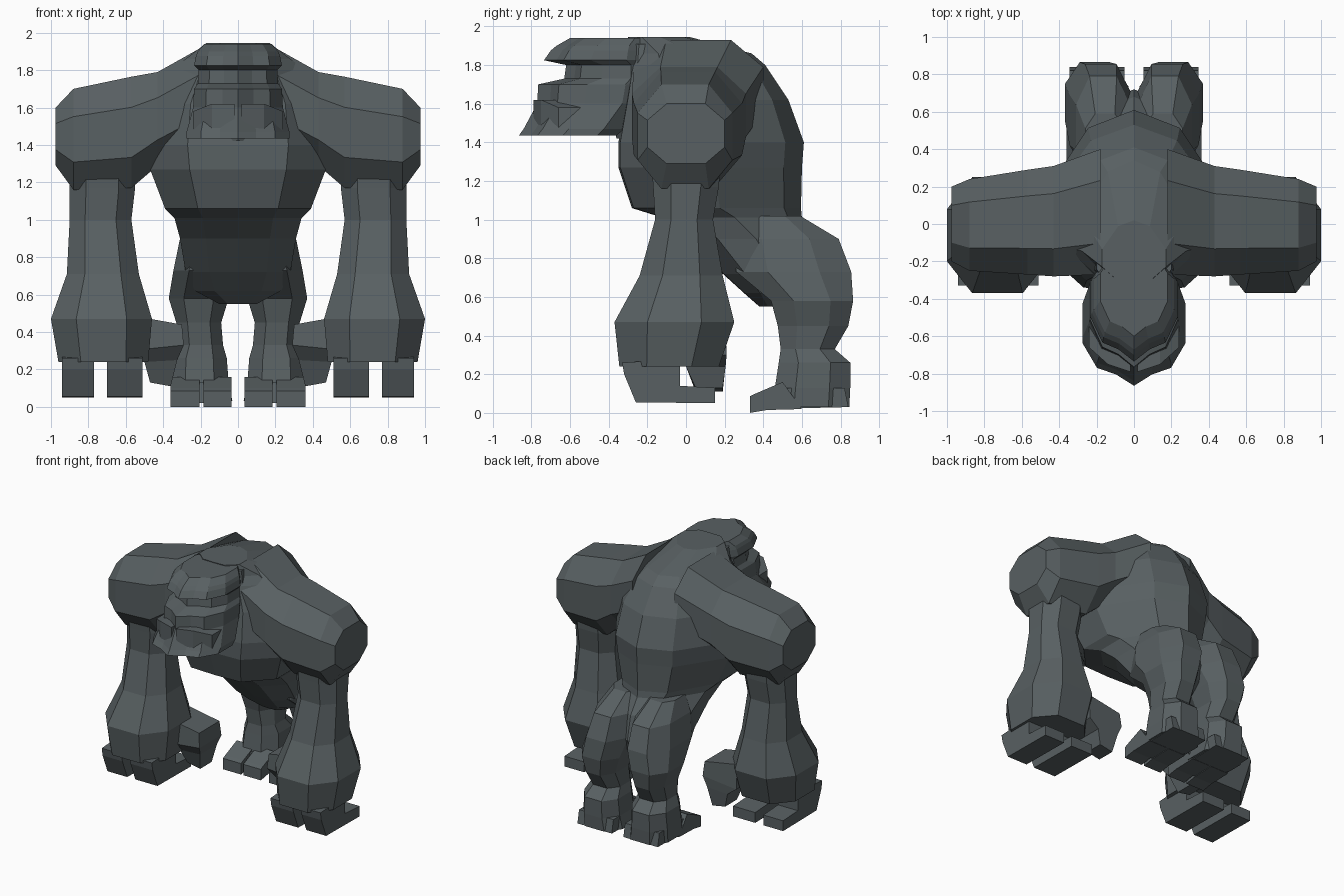
import bpy, bmesh

hide = bpy.data.materials.new("slate_grey")
hide.diffuse_color = (0.098, 0.117, 0.123, 1)


def make(name, rings):
    """Skin a stack of equal-length point rings and cap both ends."""
    bm = bmesh.new()
    loops = [[bm.verts.new(p) for p in r] for r in rings]
    n = len(loops[0])
    for a, b in zip(loops, loops[1:]):
        for i in range(n):
            j = (i + 1) % n
            bm.faces.new((a[i], a[j], b[j], b[i]))
    bm.faces.new(loops[0])
    bm.faces.new(loops[-1][::-1])
    bmesh.ops.recalc_face_normals(bm, faces=bm.faces)
    me = bpy.data.meshes.new(name)
    bm.to_mesh(me)
    bm.free()
    me.materials.append(hide)
    ob = bpy.data.objects.new(name, me)
    bpy.context.collection.objects.link(ob)


def pair(name, rings):
    """Make a part on +x and its mirror image on -x."""
    for side, s in (("right", 1), ("left", -1)):
        make(f"{side}_{name}", [[(s * x, y, z) for x, y, z in r] for r in rings])


def body_ring(z, w, y0, y1, half):
    """Symmetric ring; half lists (x fraction, y fraction) from front to back."""
    pts = half + [(-x, t) for x, t in half[-2:0:-1]]
    return [(x * w, y0 + t * (y1 - y0), z) for x, t in pts]


OCT = [(1, .45), (.5, 1), (-.5, 1), (-1, .45), (-1, -.45), (-.5, -1), (.5, -1), (1, -.45)]


def oct_ring(a0, a1, b0, b1):
    return [((a0 + a1) / 2 + u * (a1 - a0) / 2, (b0 + b1) / 2 + v * (b1 - b0) / 2)
            for u, v in OCT]


def limb(name, rows):
    """Vertical limb from rows of z, x range, y range."""
    pair(name, [[(x, y, z) for x, y in oct_ring(*r)] for z, *r in rows])


def prism(name, x0, x1, profile):
    """Extrude a y-z profile across x."""
    pair(name, [[(x, y, z) for y, z in profile] for x in (x0, x1)])


# Torso: broad chest, tapering hunched back, recessed belly
TORSO = [(0, 0), (.55, .01), (1, .22), (1, .52), (.5, .9), (0, 1)]
make("torso", [body_ring(z, w, a, b, TORSO) for z, w, a, b in (
    (.55, .10, .38, .58), (.62, .23, .30, .68), (.72, .28, .19, .72),
    (.90, .31, .02, .68), (1.01, .34, -.12, .60), (1.06, .39, -.28, .595),
    (1.27, .47, -.35, .60), (1.40, .49, -.35, .61), (1.62, .46, -.31, .53),
    (1.80, .36, -.28, .41), (1.86, .28, -.28, .34), (1.945, .17, -.30, .02))])

# Shoulders: thick sideways lofts
pair("shoulder", [[(x, y, z) for y, z in oct_ring(*r)] for x, *r in (
    (.18, -.27, .40, 1.42, 1.93), (.43, -.28, .31, 1.29, 1.79),
    (.57, -.27, .29, 1.17, 1.765), (.88, -.25, .24, 1.16, 1.70),
    (.975, -.20, .20, 1.29, 1.60))])

# Arms: narrow at the elbow, heavy at the wrist
limb("arm", [(1.30, .56, .90, -.18, .18), (1.17, .55, .90, -.17, .17),
             (1.00, .57, .90, -.16, .14), (.71, .53, .915, -.24, .19),
             (.47, .46, 1.0, -.37, .25), (.24, .48, .96, -.345, .17)])

# Fingers: two curled under each fist
CURL = [(-.33, .26), (-.32, .20), (-.26, .055), (.15, .05), (.15, .13),
        (-.03, .14), (-.03, .28)]
prism("inner_finger", .51, .70, CURL)
prism("outer_finger", .77, .94, CURL)

# Thumbs: stepping out then hanging down
pair("thumb", [[(a, c, z0), (b, c, z1), (b, d, z1), (a, d, z0)] for a, b, c, d, z0, z1 in (
    (.36, .47, .05, .19, .11, .13), (.325, .50, .0, .205, .25, .24),
    (.29, .58, -.06, .21, .33, .30), (.30, .58, -.05, .20, .44, .49))])

# Legs: big haunch, pinched ankle, heel
limb("leg", [(1.02, .05, .26, .30, .59), (.90, .02, .31, .24, .79),
             (.73, .01, .345, .26, .855), (.58, .05, .37, .44, .865),
             (.45, .09, .33, .475, .84), (.33, .08, .32, .49, .77),
             (.26, .06, .35, .48, .85), (.13, .05, .36, .46, .85),
             (.03, .03, .36, .45, .845)])

# Feet: sole and two blunt toes each
prism("sole", .05, .345, [(.44, .13), (.42, .02), (.84, .03), (.82, .13)])
TOE = [(.50, .16), (.36, .10), (.33, .085), (.33, .0), (.42, .015), (.60, .02)]
prism("inner_toe", .035, .185, TOE)
prism("outer_toe", .205, .36, TOE)

# Head: flared beard, muzzle, recessed eyes, jutting brow, flat crown
HEAD = [(0, 0), (.35, .12), (.72, .19), (1, .45), (1, .8), (.7, 1), (0, 1)]
make("head", [body_ring(z, w, a, b, HEAD) for z, w, a, b in (
    (1.435, .275, -.865, -.36), (1.47, .275, -.84, -.32), (1.60, .24, -.77, -.22),
    (1.70, .235, -.765, -.20), (1.73, .215, -.63, -.20), (1.80, .21, -.62, -.20),
    (1.825, .235, -.735, -.20), (1.875, .225, -.70, -.20), (1.90, .215, -.67, -.20),
    (1.94, .18, -.60, -.18))])

# Brow ridge plate and moustache lobes framing the mouth
pair("moustache", [[(x, y, z0), (x, y + .2, z0), (x, y + .2, z1), (x, y, z1)]
                   for x, y, z0, z1 in ((.02, -.79, 1.52, 1.62), (.14, -.75, 1.45, 1.62),
                                        (.24, -.66, 1.44, 1.58))])
# Neck: buried link between head and chest
make("neck", [body_ring(z, w, a, b, HEAD) for z, w, a, b in (
    (1.42, .16, -.36, -.1), (1.60, .24, -.40, -.1), (1.91, .20, -.36, -.1))])
